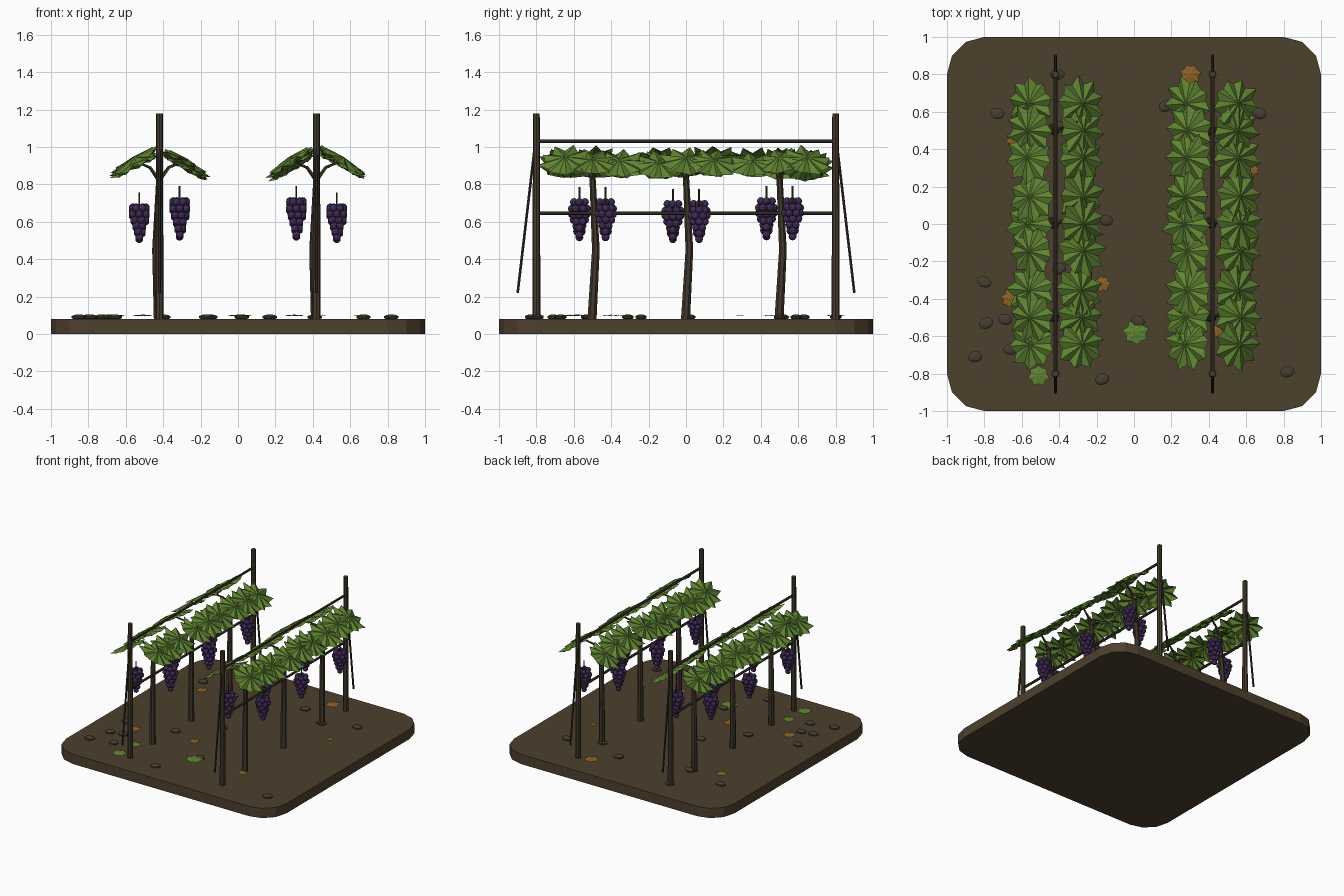
import bpy, bmesh, math, random
from mathutils import Vector, Matrix, Euler

if "Cube" in bpy.data.objects:
    bpy.data.objects.remove(bpy.data.objects["Cube"])

random.seed(4)


def material(name, rgb):
    m = bpy.data.materials.new(name)
    m.diffuse_color = (*rgb, 1)
    m.use_nodes = True
    m.node_tree.nodes["Principled BSDF"].inputs["Base Color"].default_value = m.diffuse_color
    return m


SOIL = material("soil brown", (0.075, 0.052, 0.027))
WOOD = material("post wood", (0.060, 0.045, 0.026))
BARK = material("vine bark", (0.055, 0.041, 0.025))
WIRE = material("wire brown", (0.042, 0.030, 0.020))
STONE = material("stone", (0.062, 0.048, 0.032))
LEAF = material("leaf green", (0.115, 0.230, 0.032))
DRY = material("dry leaf", (0.270, 0.120, 0.020))
GRAPE = material("grape purple", (0.055, 0.026, 0.100))


def finish(name, bm, mat):
    mesh = bpy.data.meshes.new(name)
    bm.to_mesh(mesh)
    bm.free()
    mesh.materials.append(mat)
    ob = bpy.data.objects.new(name, mesh)
    bpy.context.collection.objects.link(ob)
    return ob


def tube(bm, points, radii, sides=6):
    """Skin a path with a round section at each point."""
    pts = [Vector(p) for p in points]
    rings = []
    for i, p in enumerate(pts):
        d = (pts[min(i + 1, len(pts) - 1)] - pts[max(i - 1, 0)]).normalized()
        side = d.orthogonal().normalized() if abs(d.z) < 0.5 else d.cross(Vector((0, 1, 0))).normalized()
        up = d.cross(side)
        rings.append([bm.verts.new(p + radii[i] * (math.cos(a) * side + math.sin(a) * up))
                      for a in (2 * math.pi * k / sides for k in range(sides))])
    for lo, hi in zip(rings, rings[1:]):
        for k in range(sides):
            n = (k + 1) % sides
            bm.faces.new((lo[k], lo[n], hi[n], hi[k]))
    bm.faces.new(rings[0][::-1])
    bm.faces.new(rings[-1])


def leaf(bm, pos, rot, radius, tips=9, dome=0.12):
    """Creased star-shaped leaf: raised centre, ridges to the tips."""
    mat = Matrix.Translation(pos) @ Euler(rot, 'XYZ').to_matrix().to_4x4()
    spin = random.uniform(0, 6.28)
    centre = bm.verts.new(mat @ Vector((0, 0, dome * radius)))
    rim = []
    for k in range(tips * 2):
        a = spin + math.pi * k / tips
        r = radius * (random.uniform(0.92, 1.08) if k % 2 == 0 else 0.76)
        z = -0.02 * radius if k % 2 == 0 else -0.12 * radius * dome / 0.12
        rim.append(bm.verts.new(mat @ Vector((r * math.cos(a), r * math.sin(a), z))))
    for k in range(len(rim)):
        bm.faces.new((centre, rim[k], rim[(k + 1) % len(rim)]))


# Ground slab with rounded corners
bm = bmesh.new()
outline = []
for q in range(4):
    c = Matrix.Rotation(q * math.pi / 2, 3, 'Z') @ Vector((0.8, 0.8, 0))
    for k in range(4):
        a = q * math.pi / 2 + k * math.pi / 6
        outline.append(bm.verts.new(c + Vector((0.2 * math.cos(a), 0.2 * math.sin(a), 0))))
slab = bm.faces.new(outline)
top = bmesh.ops.extrude_face_region(bm, geom=[slab])["geom"]
bmesh.ops.translate(bm, vec=(0, 0, 0.08), verts=[v for v in top if isinstance(v, bmesh.types.BMVert)])
bmesh.ops.recalc_face_normals(bm, faces=bm.faces)
finish("ground_slab", bm, SOIL)

ROWS = (-0.42, 0.42)
VINES = (-0.5, 0.0, 0.5)

# End posts, training wires and slanted stays
posts, wires, stays = bmesh.new(), bmesh.new(), bmesh.new()
for x in ROWS:
    for s in (-1, 1):
        tube(posts, [(x, 0.8 * s, 0.07), (x, 0.8 * s, 1.18)], [0.022, 0.018], 8)
        tube(stays, [(x, 0.805 * s, 1.03), (x, 0.9 * s, 0.22)], [0.008, 0.008])
    for z in (0.645, 1.03):
        tube(wires, [(x, -0.8, z), (x, 0.8, z)], [0.01, 0.01])
finish("end_posts", posts, WOOD)
finish("wires", wires, WIRE)
finish("stays", stays, WIRE)

# Vine trunks with forked arms
trunks, canopy = bmesh.new(), bmesh.new()
for x in ROWS:
    for y in VINES:
        tube(trunks, [(x - 0.005, y - 0.003, 0.07), (x - 0.018, y + 0.018, 0.45), (x, y, 0.84)],
             [0.025, 0.021, 0.017], 7)
        for s in (-1, 1):
            tube(trunks, [(x, y, 0.82), (x + 0.05 * s, y + 0.02 * s, 0.89), (x + 0.12 * s, y + 0.05 * s, 0.92)],
                 [0.012, 0.009, 0.006], 5)
            # Three overlapping leaves slope down on each side
            for k in (-1, 0, 1):
                pos = (x + s * random.uniform(0.125, 0.145), y + 0.145 * k,
                       0.915 + random.uniform(-0.02, 0.02))
                leaf(canopy, pos, (random.uniform(-0.16, 0.16), s * random.uniform(0.45, 0.6), 0), 0.142)
finish("vine_trunks", trunks, BARK)
finish("leaf_canopy", canopy, LEAF)

# Hanging grape bunches: rings of berries tapering downward
grapes, stems = bmesh.new(), bmesh.new()
LAYERS = ((6, 0.034), (6, 0.040), (5, 0.032), (4, 0.023), (3, 0.014), (1, 0.0))
for x in ROWS:
    for i, y in enumerate(VINES):
        for s in (-1, 1):
            tall = s * x < 0
            gx, gy = x + 0.108 * s, y + 0.07 * s
            top_z = (0.705 if tall else 0.672) + (0, -0.01, 0.005)[i]
            step = 0.035 if tall else 0.031
            for n, (count, r) in enumerate(LAYERS):
                for k in range(count):
                    a = 2 * math.pi * (k + 0.5 * (n % 2)) / count
                    p = Vector((gx + r * math.cos(a), gy + r * math.sin(a), top_z - n * step))
                    bmesh.ops.create_icosphere(grapes, subdivisions=2, radius=0.0215,
                                               matrix=Matrix.Translation(p))
            tube(stems, [(gx, gy, top_z - 0.02), (gx, gy, top_z + 0.08)], [0.005, 0.005], 5)
finish("grape_bunches", grapes, GRAPE)
finish("grape_stems", stems, BARK)

# Flattened stones on the soil
stones = bmesh.new()
for x, y in ((-.73, .59), (-.41, .8), (.17, .63), (.67, .59), (-.15, .02), (-.4, -.24), (-.8, -.31),
             (-.79, -.53), (-.69, -.51), (-.66, -.67), (-.85, -.71), (-.17, -.83), (.02, -.52),
             (.82, -.79), (-.4, .52), (.41, .5)):
    m = Matrix.Translation((x, y, 0.09)) @ Matrix.Rotation(random.uniform(-0.4, 0.4), 4, 'Z') \
        @ Matrix.Diagonal((0.042, 0.032, 0.015, 1))
    bmesh.ops.create_uvsphere(stones, u_segments=9, v_segments=5, radius=1, matrix=m)
finish("stones", stones, STONE)

# Fallen leaves
dry, green = bmesh.new(), bmesh.new()
for x, y, r in ((.3, .8, .058), (-.66, -.4, .052), (-.64, .45, .045), (-.17, -.32, .045),
                (.64, .29, .03), (.44, -.57, .04)):
    leaf(dry, (x, y, 0.1), (0, 0, 0), r, 7, 0.06)
for x, y, r in ((.01, -.58, .07), (-.51, -.81, .06), (-.5, -.62, .05)):
    leaf(green, (x, y, 0.1), (0, 0, 0), r, 7, 0.06)
finish("dry_fallen_leaves", dry, DRY)
finish("green_fallen_leaves", green, LEAF)

# Consistent outward normals on closed parts
for ob in bpy.context.scene.objects:
    if "lea" in ob.name:
        continue
    bm = bmesh.new()
    bm.from_mesh(ob.data)
    bmesh.ops.recalc_face_normals(bm, faces=bm.faces)
    bm.to_mesh(ob.data)
    bm.free()
